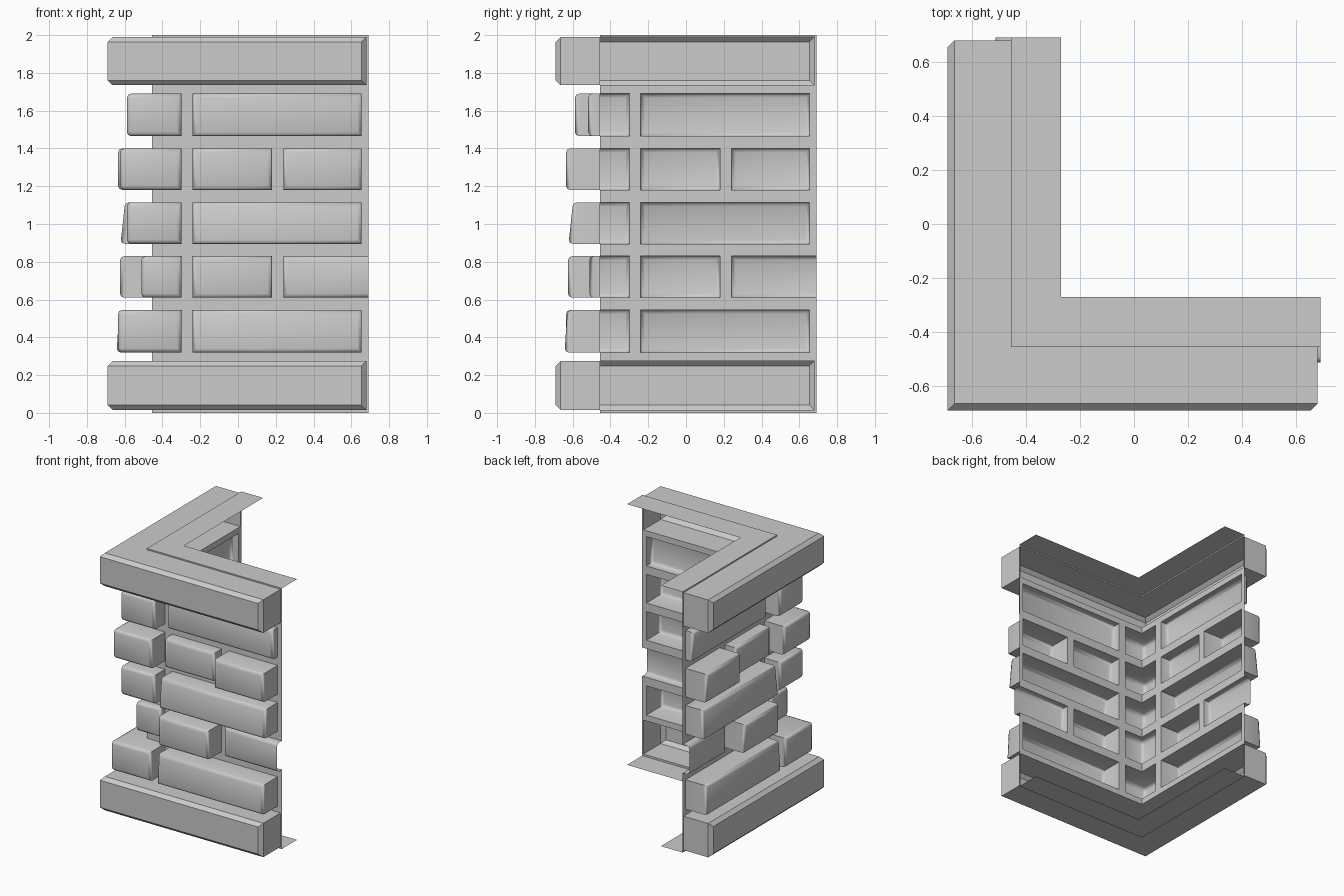
import bpy, bmesh

if "Cube" in bpy.data.objects:
    bpy.data.objects.remove(bpy.data.objects["Cube"])

W = -0.455                      # wall plane
END = 0.69                      # far end of each wing
ROWS = [(0.32, 0.545), (0.61, 0.83), (0.895, 1.115), (1.18, 1.40), (1.465, 1.69)]
BANDS = [(0.015, 0.275), (1.735, 1.99)]


def finish(name, bm, smooth=False):
    me = bpy.data.meshes.new(name)
    bm.to_mesh(me)
    bm.free()
    ob = bpy.data.objects.new(name, me)
    bpy.context.collection.objects.link(ob)
    if smooth:
        bpy.ops.object.select_all(action='DESELECT')
        ob.select_set(True)
        bpy.context.view_layer.objects.active = ob
        bpy.ops.object.shade_smooth_by_angle(angle=0.9)
    return ob


def swap_copy(bm):
    """Add the other wing by mirroring across the x = y plane."""
    dup = bmesh.ops.duplicate(bm, geom=bm.verts[:] + bm.edges[:] + bm.faces[:])['geom']
    for g in dup:
        if isinstance(g, bmesh.types.BMVert):
            g.co.x, g.co.y = g.co.y, g.co.x
    bmesh.ops.reverse_faces(bm, faces=[g for g in dup if isinstance(g, bmesh.types.BMFace)])


def bevel(bm, edges, width, segments):
    bmesh.ops.bevel(bm, geom=edges, offset=width, segments=segments,
                    profile=0.5, affect='EDGES', clamp_overlap=True)


def brick(name, x0, x1, z0, z1, d_low, d_high, open_end=False):
    """Hollow brick, open at the wall, optionally cut open at the far end."""
    bm = bmesh.new()
    c = [(x0, z0, d_low), (x1, z0, d_low), (x1, z1, d_high), (x0, z1, d_high)]
    back = [bm.verts.new((x, W, z)) for x, z, d in c]
    front = [bm.verts.new((x, -d, z)) for x, z, d in c]
    face = bm.faces.new(front)
    for i in range(4):
        if not (open_end and i == 1):
            j = (i + 1) % 4
            bm.faces.new((back[i], back[j], front[j], front[i]))
    bevel(bm, [e for e in face.edges if len(e.link_faces) == 2], 0.022, 2)
    swap_copy(bm)
    finish(name, bm, True)


def corner(name, end, z0, z1, d, width, segments, round_corner):
    """L-shaped hollow block wrapping the outer corner, open at the wall."""
    bm = bmesh.new()
    plan = [(W, end), (-d, end), (-d, -d), (end, -d), (end, W), (W, W)]
    lo = [bm.verts.new((x, y, z0)) for x, y in plan]
    hi = [bm.verts.new((x, y, z1)) for x, y in plan]
    bm.faces.new(lo[::-1])
    bm.faces.new(hi)
    sides = [bm.faces.new((lo[i], lo[i + 1], hi[i + 1], hi[i])) for i in range(4)]
    edges = set(sides[1].edges) | set(sides[2].edges)
    if not round_corner:
        edges -= set(sides[1].edges) & set(sides[2].edges)
    bevel(bm, list(edges), width, segments)
    finish(name, bm, round_corner)


# Wall sheet with openings behind every brick and band
holes = [(W, 0.68, a, b) for a, b in BANDS]
for i, (a, b) in enumerate(ROWS):
    holes.append((W, -0.30, a, b))
    if i % 2:
        holes += [(-0.24, 0.18, a, b), (0.24, END if i == 1 else 0.655, a, b)]
    else:
        holes.append((-0.24, 0.655, a, b))
xs = [W, -0.30, -0.24, 0.18, 0.24, 0.655, 0.68, END]
zs = sorted({0.0, 2.0} | {v for r in ROWS + BANDS for v in r})
bm = bmesh.new()
for x0, x1 in zip(xs, xs[1:]):
    for z0, z1 in zip(zs, zs[1:]):
        cx, cz = (x0 + x1) / 2, (z0 + z1) / 2
        if not any(h[0] < cx < h[1] and h[2] < cz < h[3] for h in holes):
            bm.faces.new([bm.verts.new((x, W, z)) for x, z in
                          ((x0, z0), (x1, z0), (x1, z1), (x0, z1))])
swap_copy(bm)
bmesh.ops.remove_doubles(bm, verts=bm.verts[:], dist=1e-4)
bmesh.ops.dissolve_limit(bm, angle_limit=0.01, verts=bm.verts[:], edges=bm.edges[:])
finish("wall_sheet", bm)

# Flat L-shaped flanges at top and bottom
for name, z in (("bottom_flange", 0.0), ("top_flange", 2.0)):
    bm = bmesh.new()
    q = -0.27
    plan = [(W, W), (END, W), (END, q), (q, q), (q, END), (W, END)]
    f = bm.faces.new([bm.verts.new((x, y, z)) for x, y in plan])
    if z == 0:
        f.normal_flip()
    finish(name, bm)

# Chamfered bands
for name, (a, b) in zip(("base_band", "top_band"), BANDS):
    corner(name, 0.68, a, b, 0.69, 0.026, 1, False)

# Corner bricks
for i, d in enumerate((0.635, 0.512, 0.588, 0.625, 0.588)):
    corner(f"corner_brick_{i + 1}", -0.30, *ROWS[i], d, 0.022, 2, True)

# Wing bricks: long rows lean slightly, split rows alternate in depth
brick("long_brick_low", -0.24, 0.655, *ROWS[0], 0.643, 0.628)
brick("short_brick_low", -0.24, 0.18, *ROWS[1], 0.625, 0.625)
brick("end_brick_low", 0.24, END, *ROWS[1], 0.512, 0.512, True)
brick("long_brick_mid", -0.24, 0.655, *ROWS[2], 0.622, 0.598)
brick("short_brick_high", -0.24, 0.18, *ROWS[3], 0.55, 0.55)
brick("end_brick_high", 0.24, 0.655, *ROWS[3], 0.635, 0.635)
brick("long_brick_high", -0.24, 0.655, *ROWS[4], 0.518, 0.518)
